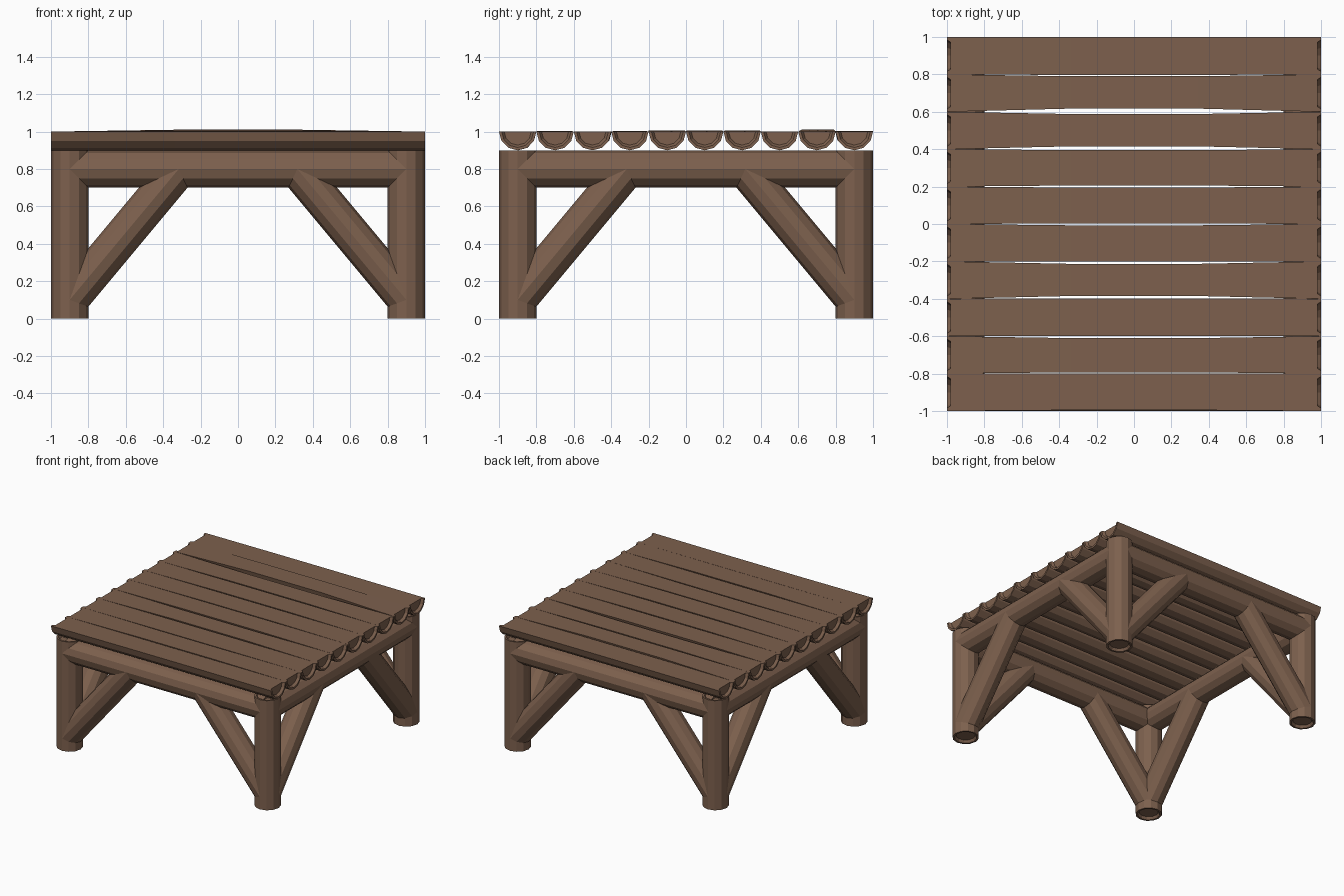
import bpy, bmesh, math
from mathutils import Vector

if "Cube" in bpy.data.objects:
    bpy.data.objects.remove(bpy.data.objects["Cube"])

wood = bpy.data.materials.new("brown wood")
wood.diffuse_color = (0.205, 0.118, 0.075, 1)
wood.use_nodes = True
wood.node_tree.nodes["Principled BSDF"].inputs["Base Color"].default_value = wood.diffuse_color
R = 0.1


def log(name, a, b, half=False, mids=(), recess=True):
    """Twelve-sided log from a to b with hollowed ends; half = flat-topped split log.
    mids = (t along the log, sideways shift, lift, width scale) rings that bend it."""
    a, b = Vector(a), Vector(b)
    d = (b - a).normalized()
    length = (b - a).length
    side = Vector((0, 0, 1)).cross(d)
    side = Vector((0, 1, 0)) if side.length < 1e-4 else side.normalized()
    up = d.cross(side)
    n = 7 if half else 12
    rec = 0.02 if recess else 0
    rings = [(rec, 0, 0, .72), (0, 0, 0, .85), (0, 0, 0, 1)]
    if not recess:
        rings = rings[2:]
    rings = rings + [(t * length, s, l, w) for t, s, l, w in mids] \
        + [(length - t, s, l, w) for t, s, l, w in reversed(rings)]
    bm = bmesh.new()
    loops = []
    for t, s, l, w in rings:
        c = a + d * t + side * s + up * l
        ring = []
        for i in range(n):
            ang = (math.pi if half else 0) + i * math.pi / 6
            ring.append(bm.verts.new(c + side * R * w * math.cos(ang)
                                     + up * R * math.sin(ang) * (1 if t and t != length and half
                                                                 and t > .1 and t < length - .1 else w)))
        loops.append(ring)
    for p, q in zip(loops, loops[1:]):
        for i in range(n - 1 if half else n):
            j = (i + 1) % n
            bm.faces.new((p[i], p[j], q[j], q[i]))
    bm.faces.new(loops[0])
    bm.faces.new(loops[-1])
    if half:
        # flat sawn top: notched end pieces and plain middle pieces
        k = len(loops)
        for idx in ([3, 2, 1, 0], [k - 4, k - 3, k - 2, k - 1]):
            bm.faces.new([loops[i][-1] for i in idx] + [loops[i][0] for i in reversed(idx)])
        for i in range(3, k - 4):
            p, q = loops[i], loops[i + 1]
            bm.faces.new((p[0], p[-1], q[-1], q[0]))
    bmesh.ops.recalc_face_normals(bm, faces=bm.faces[:])
    me = bpy.data.meshes.new(name)
    bm.to_mesh(me)
    bm.free()
    me.materials.append(wood)
    ob = bpy.data.objects.new(name, me)
    bpy.context.collection.objects.link(ob)
    return ob


# corner legs with two diagonal braces each
for sx in (-1, 1):
    for sy in (-1, 1):
        x, y = .9 * sx, .9 * sy
        log("leg", (x, y, 0), (x, y, .9))
        log("brace_x", (x, y, .1), (.317 * sx, y, .8), recess=False)
        log("brace_y", (x, y, .1), (x, .317 * sy, .8), recess=False)

# top frame beams
for s in (-.9, .9):
    log("beam_x", (-.9, s, .8), (.9, s, .8), recess=False)
    log("beam_y", (s, -.9, .8), (s, .9, .8), recess=False)

# split-log deck, each slightly bent: (far edge, near edge, lift) at mid length
deck = [(1, .797, .002), (.79, .617, .01), (.588, .415, 0), (.395, .206, .005),
        (.195, .003, .005), (-.007, -.2, .006), (-.213, -.385, .003),
        (-.397, -.6, .001), (-.61, -.793, .003), (-.8, -.995, 0)]
for i, (hi, lo, lift) in enumerate(deck):
    y = .9 - .2 * i
    s, w = (hi + lo) / 2 - y, (hi - lo) / (2 * R)
    log("deck_plank", (-1, y, 1), (1, y, 1), half=True,
        mids=[(.33, s, lift, w), (.67, s, lift, w)])
